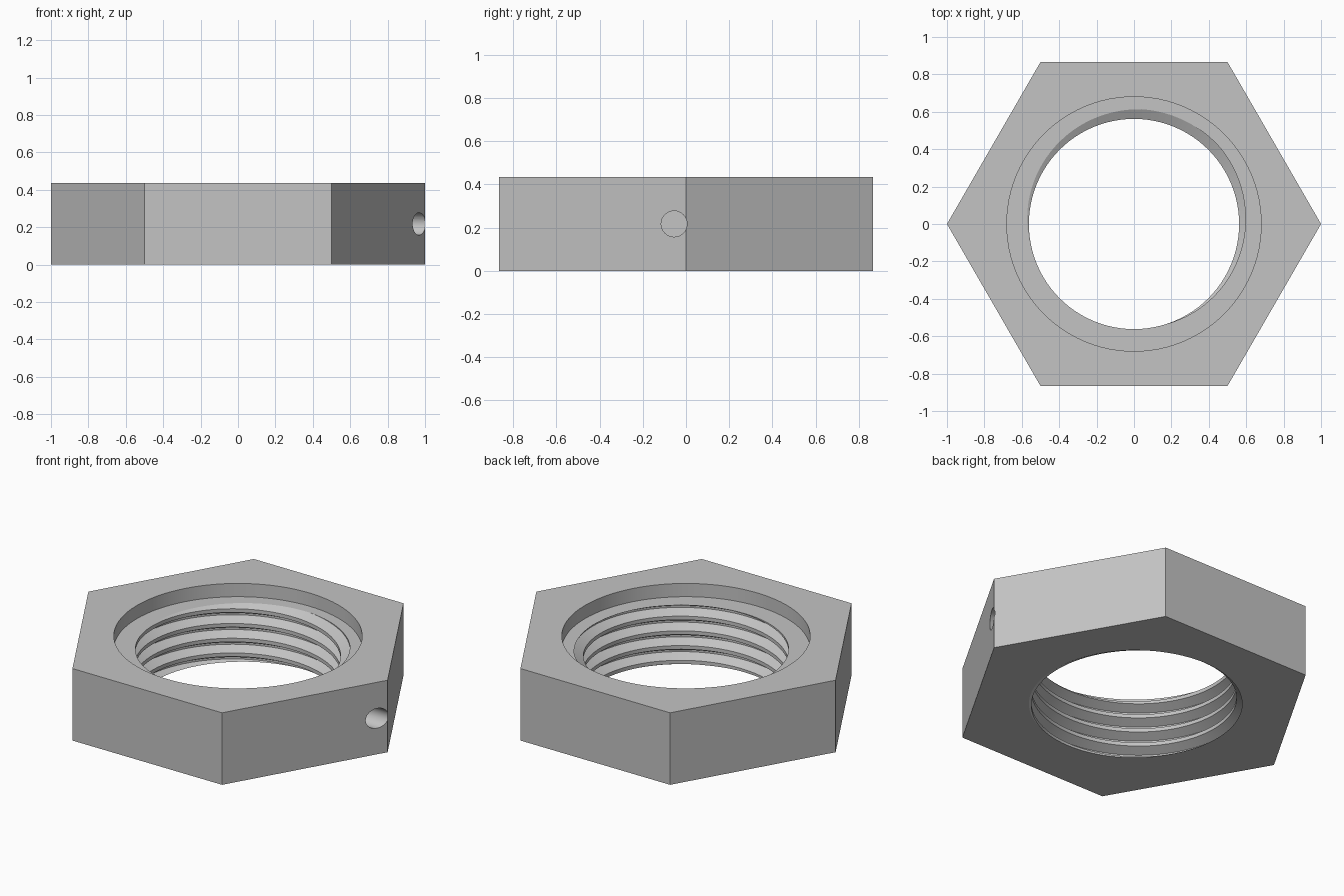
import bpy, bmesh, math

HEIGHT = 0.435       # nut thickness
LEDGE = 0.355        # floor of the counterbore
PITCH = 0.089        # thread spacing
CREST, ROOT = 0.562, 0.615
SEGMENTS = 96

default = bpy.data.objects.get("Cube")
if default:
    bpy.data.objects.remove(default, do_unlink=True)

steel = bpy.data.materials.new("plain grey steel")
steel.use_nodes = True
grey = (0.55, 0.55, 0.55, 1)
steel.diffuse_color = grey
steel.node_tree.nodes["Principled BSDF"].inputs["Base Color"].default_value = grey


def add_object(name, bm):
    bmesh.ops.recalc_face_normals(bm, faces=bm.faces)
    mesh = bpy.data.meshes.new(name)
    bm.to_mesh(mesh)
    bm.free()
    mesh.materials.append(steel)
    obj = bpy.data.objects.new(name, mesh)
    bpy.context.collection.objects.link(obj)
    return obj


def cylinder(name, radius, depth, sides, location, rotation=(0, 0, 0)):
    bm = bmesh.new()
    bmesh.ops.create_cone(bm, cap_ends=True, segments=sides, radius1=radius,
                          radius2=radius, depth=depth)
    obj = add_object(name, bm)
    obj.location, obj.rotation_euler = location, rotation
    return obj


# Thread form: (fraction of pitch, radius), with a flat root and a flat crest
FORM = [(0, ROOT), (0.125, ROOT), (0.4375, CREST), (0.6875, CREST), (1, ROOT)]


def form_radius(t):
    t %= 1
    for (a, ra), (b, rb) in zip(FORM, FORM[1:]):
        if t <= b:
            return ra + (rb - ra) * (t - a) / (b - a)


def thread_cutter(low, high):
    """Closed helical core that is subtracted to leave the internal thread."""
    bm = bmesh.new()
    columns = []
    first, last = math.floor(low / PITCH) - 2, math.ceil(high / PITCH) + 1
    for i in range(SEGMENTS + 1):
        turn = i / SEGMENTS
        angle = math.tau * turn + math.pi / 2
        column = []
        for k in range(first, last + 1):
            for t, r in FORM[:-1]:
                z = (k + t + turn) * PITCH
                if z < low or z > high:
                    z = min(max(z, low), high)
                    r = form_radius(z / PITCH - turn)
                column.append(bm.verts.new((r * math.cos(angle), r * math.sin(angle), z)))
        columns.append(column)
    for a, b in zip(columns, columns[1:]):
        for j in range(len(a) - 1):
            bm.faces.new((a[j], b[j], b[j + 1], a[j + 1]))
    bmesh.ops.remove_doubles(bm, verts=bm.verts, dist=1e-5)
    bmesh.ops.dissolve_degenerate(bm, dist=1e-5, edges=bm.edges)
    bmesh.ops.holes_fill(bm, edges=[e for e in bm.edges if e.is_boundary], sides=0)
    return add_object("thread_cutter", bm)


# Hexagonal body with corners on the x axis
body = cylinder("hex_nut", 1, HEIGHT, 6, (0, 0, HEIGHT / 2), (0, 0, math.pi / 6))
flat = max(v.co.x for v in body.data.vertices)
body.rotation_euler.z = 0 if flat > 0.99 else math.pi / 6

# Threaded bore, counterbore and blind pin hole beside the corner
cutters = [
    cylinder("counterbore_cutter", 0.68, 0.2, SEGMENTS, (0, 0, LEDGE + 0.1)),
    thread_cutter(-0.03, LEDGE + 0.03),
    cylinder("pin_hole_cutter", 0.06, 0.4, 32, (1.0, -0.055, HEIGHT / 2),
             (0, math.pi / 2, 0)),
]
bpy.context.view_layer.objects.active = body
for cutter in cutters:
    cutter.hide_render = True
    cut = body.modifiers.new(cutter.name, "BOOLEAN")
    cut.operation, cut.solver, cut.object = "DIFFERENCE", "EXACT", cutter
    bpy.ops.object.modifier_apply(modifier=cut.name)
    bpy.data.objects.remove(cutter, do_unlink=True)

# Smooth round walls, crisp edges
bpy.ops.object.select_all(action="DESELECT")
body.select_set(True)
bpy.ops.object.shade_smooth_by_angle(angle=math.radians(25))
